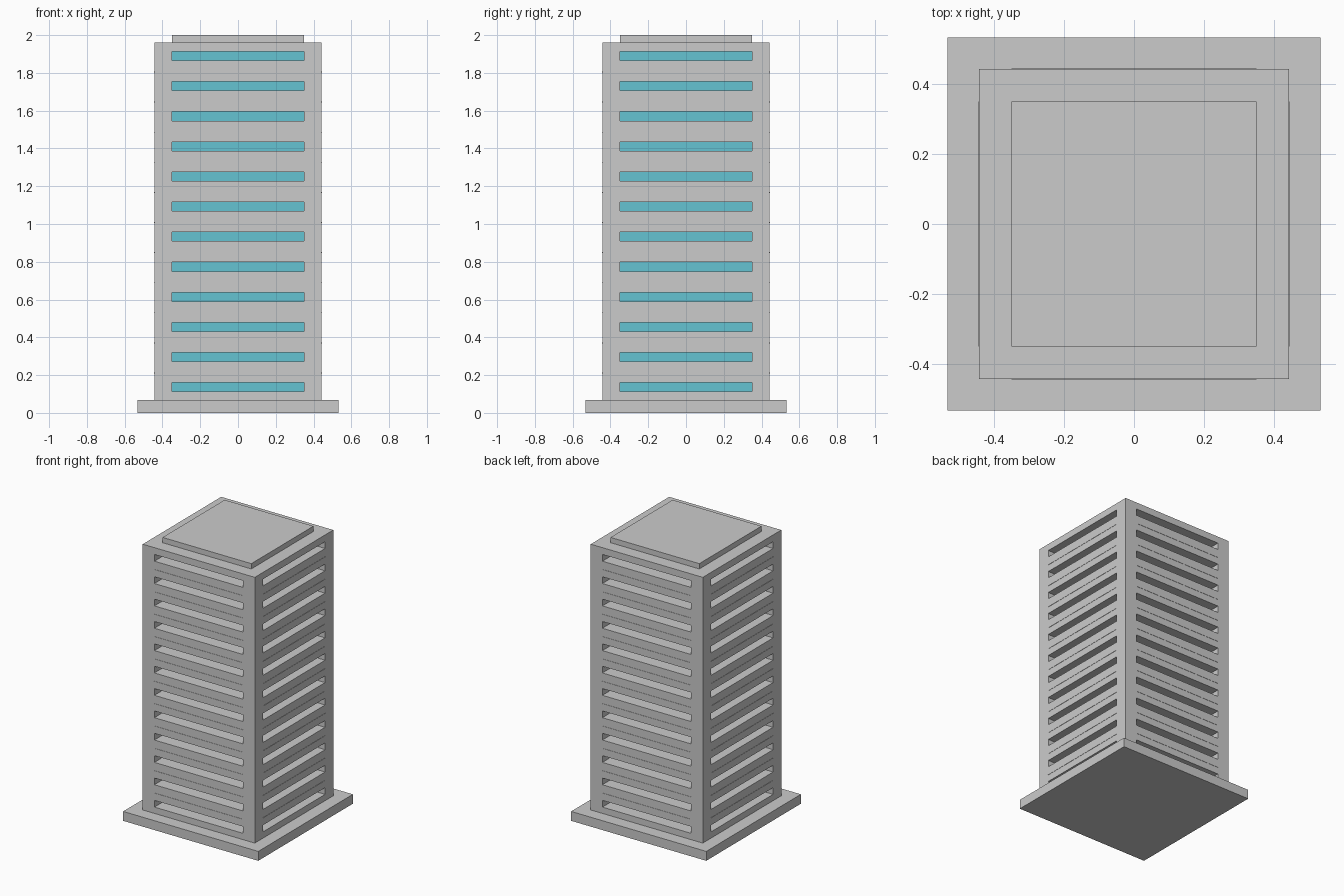
import bpy, bmesh

if "Cube" in bpy.data.objects:
    bpy.data.objects.remove(bpy.data.objects["Cube"])

BASE, OUT, INN = 0.533, 0.442, 0.35      # half widths: plinth, facade, glass core
Z0, Z1 = 0.067, 1.962                    # tower bottom and top
FLOORS, STEP = 12, 0.1594
WIN_LO, WIN_HI = 0.112, 0.16             # first window strip


def prism(bm, pts, z0, z1):
    """Extrude a counter-clockwise outline from z0 to z1."""
    face = bm.faces.new([bm.verts.new((x, y, z0)) for x, y in pts])
    res = bmesh.ops.extrude_face_region(bm, geom=[face], use_keep_orig=True)
    for v in res["geom"]:
        if isinstance(v, bmesh.types.BMVert):
            v.co.z = z1


def rect(x0, x1, y0, y1):
    return [(x0, y0), (x1, y0), (x1, y1), (x0, y1)]


def cross(o, i):
    return [(-i, -o), (i, -o), (i, -i), (o, -i), (o, i), (i, i),
            (i, o), (-i, o), (-i, i), (-o, i), (-o, -i), (-i, -i)]


def make(name, prisms):
    bm = bmesh.new()
    for pts, z0, z1 in prisms:
        prism(bm, pts, z0, z1)
    bmesh.ops.recalc_face_normals(bm, faces=bm.faces)
    me = bpy.data.meshes.new(name)
    bm.to_mesh(me)
    bm.free()
    ob = bpy.data.objects.new(name, me)
    bpy.context.collection.objects.link(ob)
    return ob


# Plinth and roof cap
make("base_slab", [(rect(-BASE, BASE, -BASE, BASE), 0, Z0)])
make("roof_cap", [(rect(-INN, INN, -INN, INN), Z1, 2.0)])

# Corner columns
make("corner_columns", [
    (rect(*sorted((sx * INN, sx * OUT)), *sorted((sy * INN, sy * OUT))), Z0, Z1)
    for sx in (-1, 1) for sy in (-1, 1)])

# Floor bands between the window strips
lows = [Z0] + [WIN_HI + STEP * k for k in range(FLOORS)]
highs = [WIN_LO + STEP * k for k in range(FLOORS)] + [Z1]
make("floor_bands", [(cross(OUT, INN), a, b) for a, b in zip(lows, highs)])

# Thin string courses halfway up each band
make("string_courses", [
    (cross(OUT + 0.002, INN), 0.209 + STEP * k, 0.213 + STEP * k)
    for k in range(FLOORS - 1)])

# Glass core seen through the window strips
glass = make("glass_core", [(rect(-INN, INN, -INN, INN), Z0, Z1)])
mat = bpy.data.materials.new("window_glass")
mat.diffuse_color = (0.13, 0.55, 0.65, 1)
mat.use_nodes = True
mat.node_tree.nodes["Principled BSDF"].inputs["Base Color"].default_value = mat.diffuse_color
glass.data.materials.append(mat)
